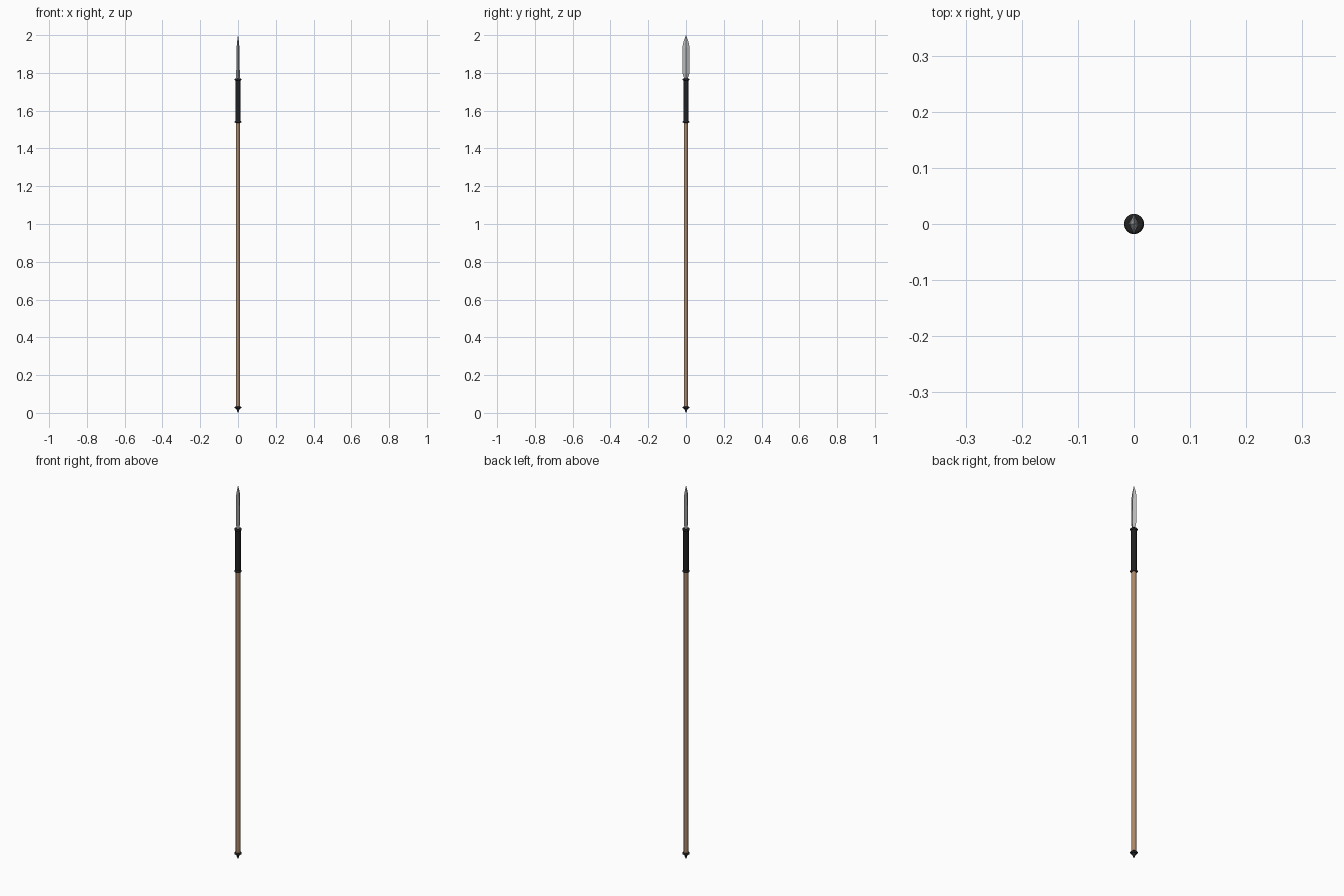
import bpy, bmesh, math

if "Cube" in bpy.data.objects:
    bpy.data.objects.remove(bpy.data.objects["Cube"])


def material(name, rgb):
    m = bpy.data.materials.new(name)
    m.diffuse_color = (*rgb, 1)
    m.use_nodes = True
    m.node_tree.nodes["Principled BSDF"].inputs["Base Color"].default_value = m.diffuse_color
    return m


wood = material("wood", (0.42, 0.25, 0.14))
black = material("black_binding", (0.015, 0.015, 0.015))
steel = material("steel", (0.5, 0.5, 0.5))


def loft(name, sections, sides, mat, smooth):
    """Skin elliptical rings (z, x radius, y radius) and cap both ends."""
    bm = bmesh.new()
    rings = []
    for z, rx, ry in sections:
        rings.append([bm.verts.new((rx * math.cos(2 * math.pi * i / sides),
                                    ry * math.sin(2 * math.pi * i / sides), z))
                      for i in range(sides)])
    for a, b in zip(rings, rings[1:]):
        for i in range(sides):
            j = (i + 1) % sides
            bm.faces.new((a[i], a[j], b[j], b[i]))
    bm.faces.new(rings[0][::-1])
    bm.faces.new(rings[-1])
    bmesh.ops.remove_doubles(bm, verts=bm.verts, dist=1e-5)
    bmesh.ops.recalc_face_normals(bm, faces=bm.faces)
    me = bpy.data.meshes.new(name)
    bm.to_mesh(me)
    bm.free()
    ob = bpy.data.objects.new(name, me)
    bpy.context.collection.objects.link(ob)
    me.materials.append(mat)
    if smooth:
        bpy.ops.object.select_all(action='DESELECT')
        ob.select_set(True)
        bpy.context.view_layer.objects.active = ob
        bpy.ops.object.shade_smooth_by_angle(angle=math.radians(40))
    return ob


def lathe(name, profile, mat, sides=24):
    return loft(name, [(z, r, r) for z, r in profile], sides, mat, True)


def collar(name, z):
    bpy.ops.mesh.primitive_torus_add(major_radius=0.0125, minor_radius=0.0055,
                                     major_segments=24, minor_segments=10,
                                     location=(0, 0, z))
    ob = bpy.context.object
    ob.name = name
    ob.data.materials.append(black)
    bpy.ops.object.shade_smooth_by_angle(angle=math.radians(60))


# Shaft and grip sleeve
lathe("shaft", [(0.025, 0.011), (1.56, 0.011)], wood)
lathe("sleeve", [(1.54, 0.0135), (1.77, 0.0135)], black)

# Collars at both sleeve ends and above the butt
collar("lower_collar", 1.541)
collar("upper_collar", 1.765)
collar("butt_collar", 0.029)

# Pointed butt spike
lathe("butt_spike", [(0.0, 0.0005), (0.028, 0.0125)], black)

# Flat faced diamond section blade
loft("blade", [(1.765, 0.009, 0.010), (1.78, 0.0095, 0.012),
               (1.80, 0.0095, 0.019), (1.935, 0.0075, 0.019),
               (1.965, 0.005, 0.013), (2.0, 0.0003, 0.0006)],
     4, steel, False)
